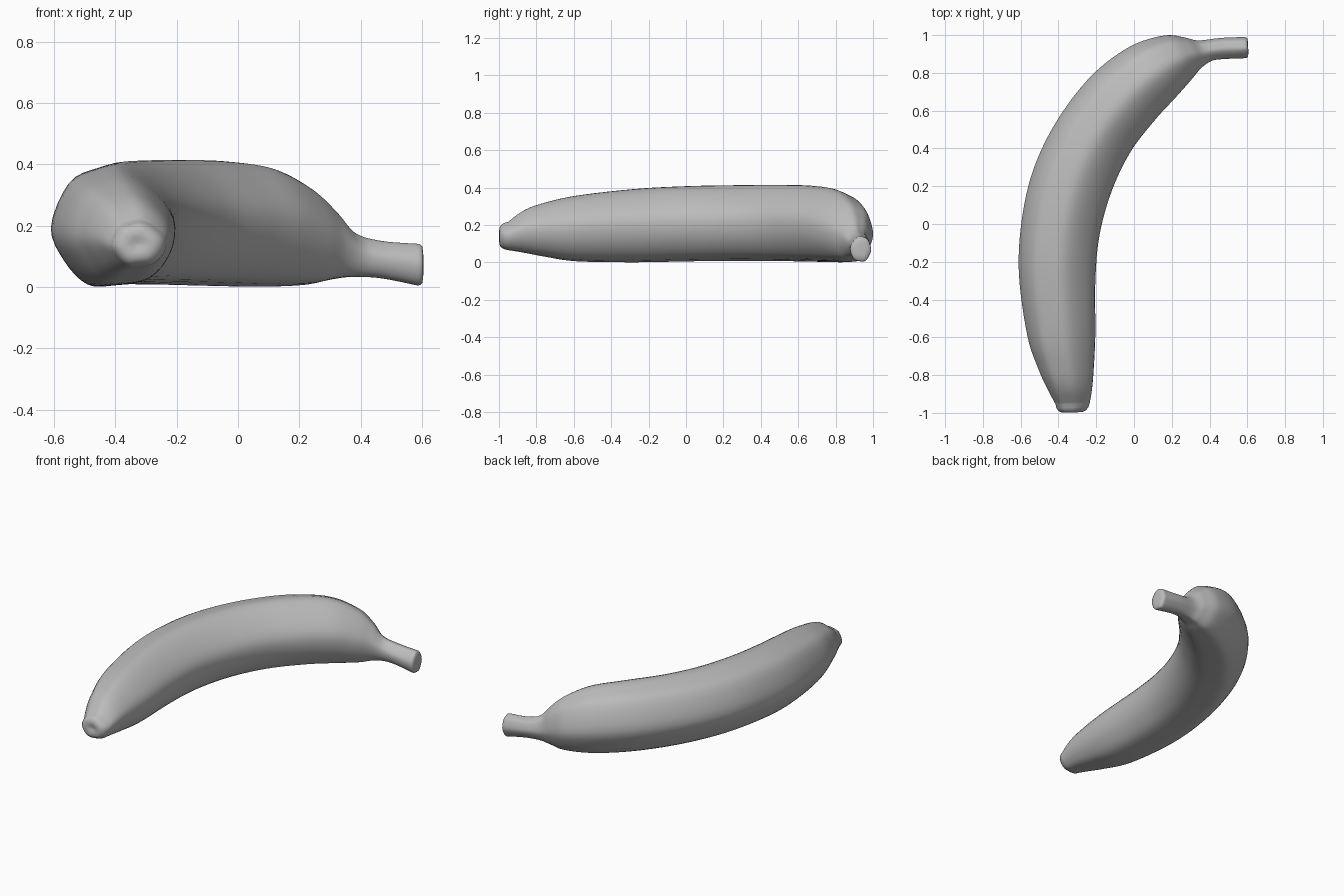
import bpy
import bmesh
import math
from mathutils import Vector

cube = bpy.data.objects.get("Cube")
if cube:
    bpy.data.objects.remove(cube, do_unlink=True)

# Stations from blossom tip to stem: outer x, y, inner x, y, low z, high z
STATIONS = [
    (-.415, -.955, -.235, -.95, .068, .215),
    (-.46, -.87, -.222, -.87, .055, .275),
    (-.505, -.77, -.213, -.76, .036, .315),
    (-.565, -.59, -.205, -.58, .01, .355),
    (-.61, -.25, -.205, -.3, .005, .39),
    (-.59, .05, -.183, -.06, .01, .405),
    (-.525, .31, -.12, .17, .013, .41),
    (-.4, .56, -.02, .38, .012, .412),
    (-.22, .79, .11, .55, .008, .408),
    (-.02, .94, .22, .67, .005, .385),
    (.16, .998, .3, .76, .01, .32),
    (.265, .988, .355, .825, .026, .25),
    (.34, .972, .41, .863, .034, .178),
    (.46, .985, .47, .873, .03, .15),
    (.585, .99, .59, .878, .006, .14),
]
# Rounded five-sided section: across (outer to inner), up
SECTION = [(-1, -.03), (-.72, .7), (-.3, .93), (.15, 1), (.62, .7),
           (.98, .2), (.92, -.4), (.55, -.88), (0, -1), (-.42, -.98),
           (-.78, -.6)]


def smooth_path(points, steps, closed=False):
    """Catmull-Rom interpolation of tuples of any length."""
    pts = [Vector(p) for p in points]
    n = len(pts)
    out = []

    def get(i):
        return pts[i % n] if closed else pts[max(0, min(n - 1, i))]

    for i in range(n if closed else n - 1):
        a, b, c, d = (get(i + k) for k in (-1, 0, 1, 2))
        for s in range(steps):
            t = s / steps
            out.append(b + (c - a) * (t / 2)
                       + (a * 2 - b * 5 + c * 4 - d) * (t * t / 2)
                       + (b * 3 - a - c * 3 + d) * (t ** 3 / 2))
    if not closed:
        out.append(pts[-1])
    return out


def section_ring(station, section):
    ox, oy, ix, iy, low, high = station
    outer, inner = Vector((ox, oy, 0)), Vector((ix, iy, 0))
    centre = (outer + inner) / 2 + Vector((0, 0, (low + high) / 2))
    across = (inner - outer) / 2
    return [centre + across * u + Vector((0, 0, (high - low) / 2 * v))
            for u, v in section]


def cap_rings(ring, direction, steps):
    """Shrinking rings that round off an end."""
    centre = sum(ring, Vector()) / len(ring)
    return [[centre + (p - centre) * scale + direction * push for p in ring]
            for scale, push in steps]


section = smooth_path(SECTION, 4, closed=True)
rings = [section_ring(s, section) for s in smooth_path(STATIONS, 6)]

# Blunt dimpled tip and cut stem end
tip = cap_rings(rings[0], Vector((-.05, -1, 0)).normalized(),
                [(.94, .02), (.8, .036), (.6, .045), (.3, .044), (.12, .038)])
stem = cap_rings(rings[-1], Vector((1, 0, 0)),
                 [(.97, .008), (.88, .014), (.5, .017)])
rings = tip[::-1] + rings + stem

# Skin the rings
bm = bmesh.new()
loops = [[bm.verts.new(p) for p in ring] for ring in rings]
count = len(section)
for a, b in zip(loops, loops[1:]):
    for i in range(count):
        j = (i + 1) % count
        bm.faces.new((a[i], a[j], b[j], b[i]))
bm.faces.new(loops[0])
bm.faces.new(loops[-1])
bmesh.ops.recalc_face_normals(bm, faces=bm.faces)
mesh = bpy.data.meshes.new("banana")
bm.to_mesh(mesh)
bm.free()

banana = bpy.data.objects.new("banana", mesh)
bpy.context.collection.objects.link(banana)

# Plain grey finish
grey = bpy.data.materials.new("plain grey")
grey.use_nodes = True
colour = (.5, .5, .5, 1)
grey.diffuse_color = colour
for node in grey.node_tree.nodes:
    if node.type == 'BSDF_PRINCIPLED':
        node.inputs["Base Color"].default_value = colour
mesh.materials.append(grey)

bpy.ops.object.select_all(action='DESELECT')
banana.select_set(True)
bpy.context.view_layer.objects.active = banana
bpy.ops.object.shade_smooth_by_angle(angle=math.radians(50))
